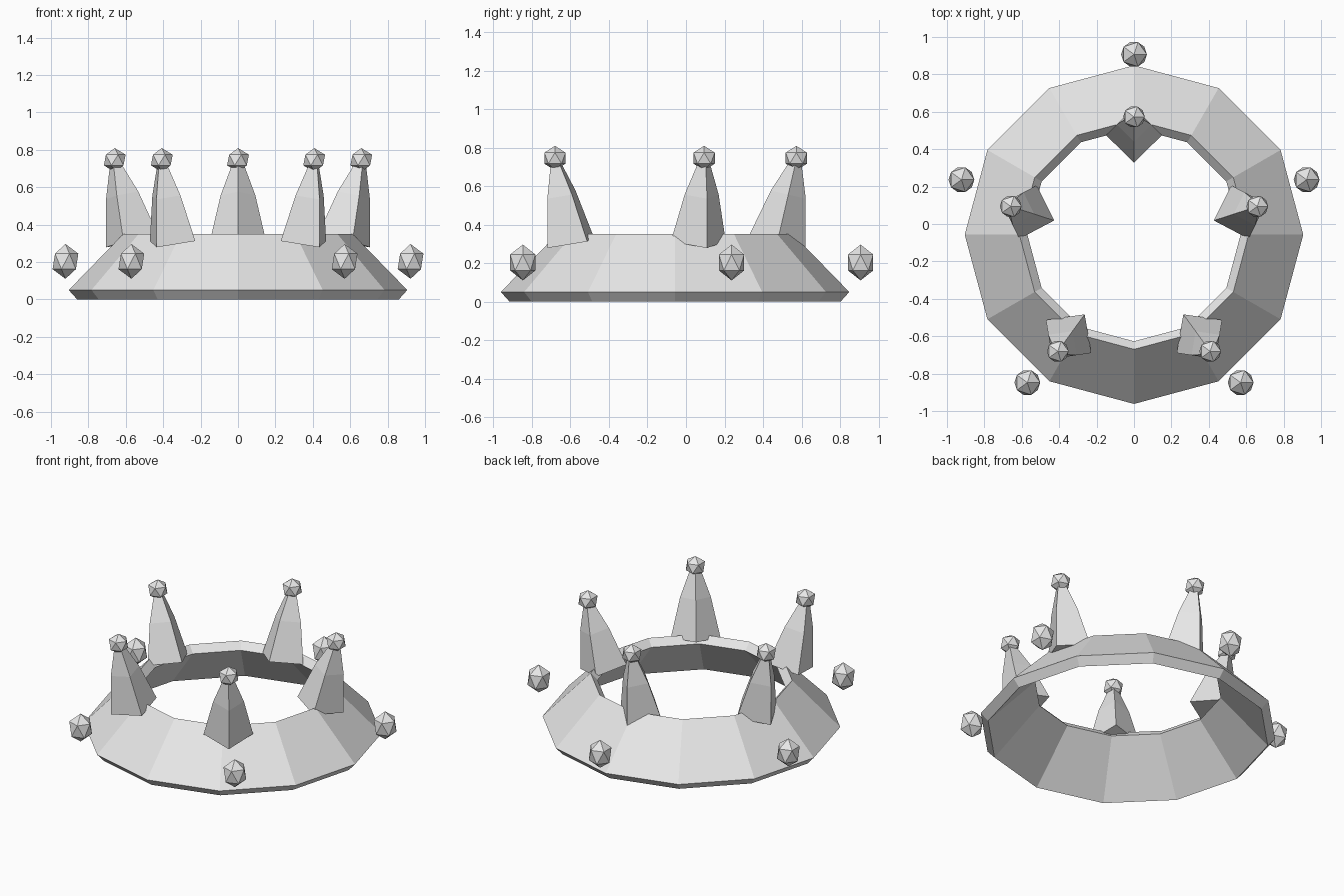
import bpy, bmesh
from math import sin, cos, tau, radians
from mathutils import Matrix, Vector

cube = bpy.data.objects.get("Cube")
if cube:
    bpy.data.objects.remove(cube, do_unlink=True)

grey = bpy.data.materials.new("light_grey")
grey.use_nodes = True
grey.diffuse_color = (0.8, 0.8, 0.8, 1)
grey.node_tree.nodes["Principled BSDF"].inputs["Base Color"].default_value = (0.8, 0.8, 0.8, 1)


def add_object(name, bm):
    bmesh.ops.recalc_face_normals(bm, faces=bm.faces)
    mesh = bpy.data.meshes.new(name)
    bm.to_mesh(mesh)
    bm.free()
    mesh.materials.append(grey)
    obj = bpy.data.objects.new(name, mesh)
    bpy.context.collection.objects.link(obj)
    return obj


def loft(name, profile, sides, closed):
    """Join rings of (radius, height); closed loops the profile, otherwise cap the ends."""
    bm = bmesh.new()
    rings = [[bm.verts.new((r * cos(tau * i / sides), r * sin(tau * i / sides), z))
              for i in range(sides)] for r, z in profile]
    pairs = list(zip(rings, rings[1:]))
    if closed:
        pairs.append((rings[-1], rings[0]))
    else:
        bm.faces.new(rings[0])
        bm.faces.new(rings[-1])
    for a, b in pairs:
        for i in range(sides):
            j = (i + 1) % sides
            bm.faces.new((a[i], a[j], b[j], b[i]))
    return add_object(name, bm)


def gem(name, location, radius, height):
    bm = bmesh.new()
    bmesh.ops.create_icosphere(bm, subdivisions=1, radius=1)
    bmesh.ops.scale(bm, vec=(radius, radius, height), verts=bm.verts)
    obj = add_object(name, bm)
    obj.location = location


# Sloping twelve-sided band of even thickness
band = loft("crown_band", [(0.905, 0.05), (0.613, 0.35), (0.57, 0.305), (0.86, 0.0)], 12, True)
band.location.y = -0.057

# Five outward-leaning spikes with tip gems, and five gems floating outside the band
spike_centre = Vector((0, -0.12, 0))
gem_centre = Vector((0, -0.063, 0))
spike_profile = [(0.15, 0.0), (0.093, 0.25), (0.028, 0.43)]
for k in range(5):
    turn = Matrix.Rotation(k * tau / 5, 4, "Z")
    spike = loft(f"spike_{k + 1}", spike_profile, 4, False)
    spike.matrix_world = (Matrix.Translation(spike_centre) @ turn
                          @ Matrix.Translation((0, 0.595, 0.312))
                          @ Matrix.Rotation(radians(-13), 4, "X"))
    gem(f"tip_gem_{k + 1}", spike_centre + turn @ Vector((0, 0.693, 0.745)), 0.065, 0.064)
    gem(f"outer_gem_{k + 1}", gem_centre + turn @ Vector((0, 0.97, 0.203)), 0.077, 0.093)
